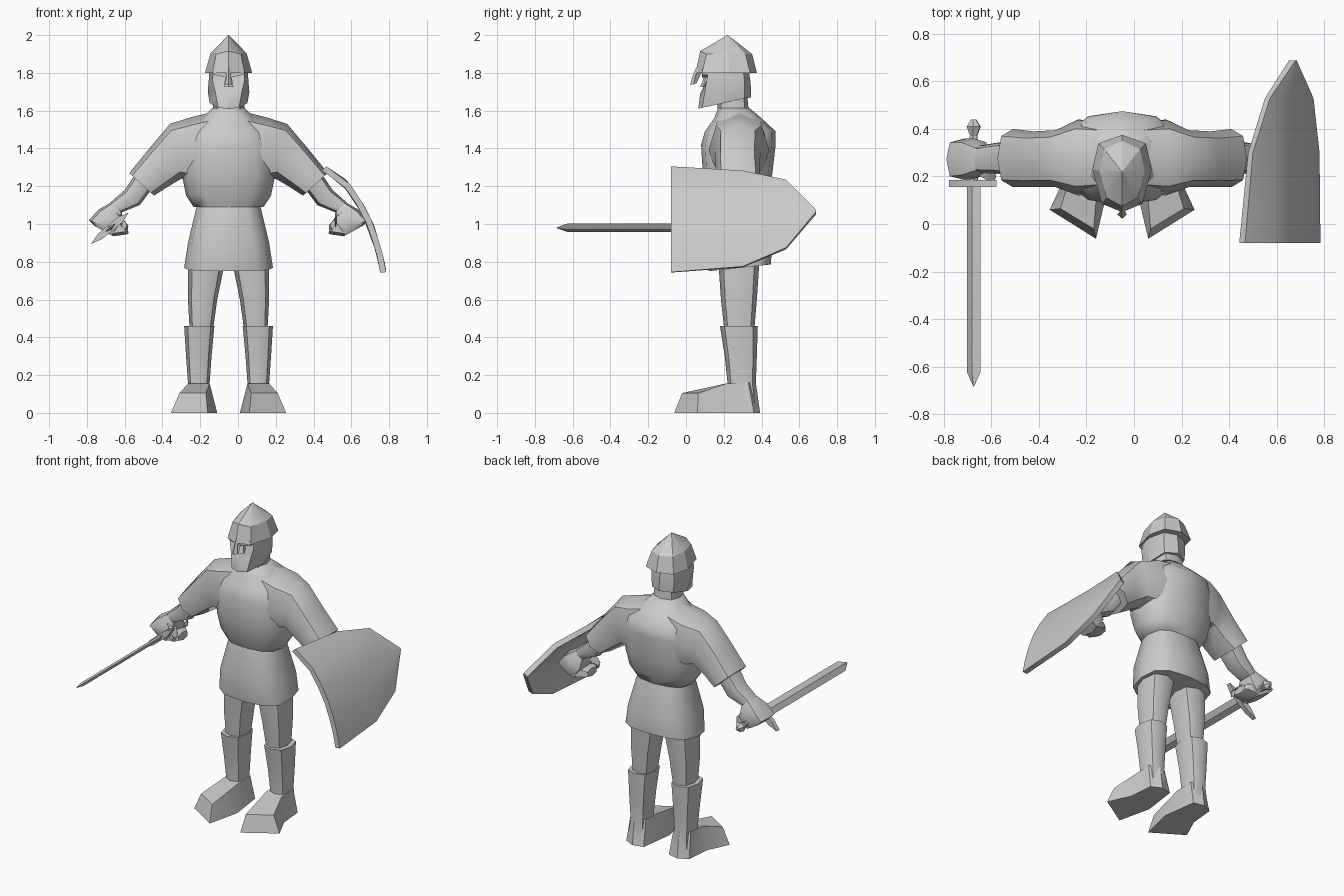
import bpy, bmesh, math
from mathutils import Vector

CX = -0.05  # symmetry line of the body
grey = bpy.data.materials.new("plain grey")
grey.diffuse_color = (0.6, 0.6, 0.6, 1)


def make(name, verts, faces, angle=50):
    me = bpy.data.meshes.new(name)
    me.from_pydata([tuple(v) for v in verts], [], faces)
    bm = bmesh.new()
    bm.from_mesh(me)
    bmesh.ops.remove_doubles(bm, verts=bm.verts, dist=0.0005)
    bmesh.ops.recalc_face_normals(bm, faces=bm.faces)
    bm.to_mesh(me)
    bm.free()
    me.materials.append(grey)
    ob = bpy.data.objects.new(name, me)
    bpy.context.collection.objects.link(ob)
    bpy.ops.object.select_all(action='DESELECT')
    ob.select_set(True)
    bpy.context.view_layer.objects.active = ob
    if angle:
        bpy.ops.object.shade_smooth_by_angle(angle=math.radians(angle))
    return ob


def loft(name, rings, angle=50):
    n = len(rings[0])
    faces = [(i * n + j, i * n + (j + 1) % n, (i + 1) * n + (j + 1) % n, (i + 1) * n + j)
             for i in range(len(rings) - 1) for j in range(n)]
    faces += [tuple(range(n)), tuple(range((len(rings) - 1) * n, len(rings) * n))]
    return make(name, [v for r in rings for v in r], faces, angle)


def oval(c, u, v, n=12, p=0.8):
    out = []
    for k in range(n):
        a = 2 * math.pi * k / n
        ca, sa = math.cos(a), math.sin(a)
        out.append(Vector(c) + Vector(u) * math.copysign(abs(ca) ** p, ca)
                   + Vector(v) * math.copysign(abs(sa) ** p, sa))
    return out


def level(z, x0, x1, y0, y1, n=12, p=0.8, tilt=0.0):
    """Horizontal ring; tilt raises the back and lowers the front."""
    return oval(((x0 + x1) / 2, (y0 + y1) / 2, z), ((x1 - x0) / 2, 0, 0),
                (0, (y1 - y0) / 2, tilt), n, p)


def cross(a, b, y0, y1, n=8, p=0.8):
    """Limb ring through two (offset, z) points."""
    return oval((CX + (a[0] + b[0]) / 2, (y0 + y1) / 2, (a[1] + b[1]) / 2),
                ((a[0] - b[0]) / 2, 0, (a[1] - b[1]) / 2), (0, (y1 - y0) / 2, 0), n, p)


def both(name, rings, angle=50):
    loft("left_" + name, rings, angle)
    loft("right_" + name, [[Vector((2 * CX - v.x, v.y, v.z)) for v in r] for r in rings], angle)


def body(z, h, y0, y1, **k):
    return level(z, CX - h, CX + h, y0, y1, **k)


# Tunic, skirt and neck
loft("tunic", [body(1.09, 0.185, 0.14, 0.40), body(1.15, 0.225, 0.115, 0.43),
               body(1.25, 0.245, 0.09, 0.455), body(1.42, 0.25, 0.08, 0.475),
               body(1.49, 0.215, 0.10, 0.475), body(1.56, 0.14, 0.15, 0.40),
               body(1.615, 0.085, 0.17, 0.335)], 60)
loft("skirt", [body(0.768, 0.235, 0.12, 0.45, tilt=0.018, p=0.7),
               body(0.90, 0.215, 0.10, 0.455, p=0.7),
               body(1.11, 0.165, 0.15, 0.395, p=0.7)])
loft("neck", [body(1.57, 0.085, 0.165, 0.335, n=8), body(1.72, 0.08, 0.17, 0.32, n=8)])

# Sleeves, forearms and fists
both("sleeve", [cross((0.08, 1.595), (0.08, 1.22), 0.13, 0.43),
                cross((0.20, 1.565), (0.17, 1.22), 0.12, 0.44),
                cross((0.31, 1.53), (0.25, 1.24), 0.155, 0.395),
                cross((0.42, 1.40), (0.325, 1.195), 0.155, 0.39),
                cross((0.525, 1.27), (0.395, 1.15), 0.155, 0.40)], 45)
both("forearm", [cross((0.49, 1.27), (0.41, 1.18), 0.20, 0.35),
                 cross((0.55, 1.18), (0.47, 1.10), 0.21, 0.345),
                 cross((0.625, 1.115), (0.57, 1.06), 0.215, 0.33)])
both("fist", [cross((0.62, 1.115), (0.565, 1.06), 0.215, 0.33, p=0.6),
              cross((0.69, 1.075), (0.56, 1.00), 0.19, 0.36, p=0.6),
              cross((0.74, 1.02), (0.585, 0.965), 0.185, 0.36, p=0.6),
              cross((0.71, 0.99), (0.61, 0.935), 0.20, 0.35, p=0.6)], 40)
both("fingers", [cross((0.66, 1.00), (0.61, 0.935), 0.20, 0.35, n=6),
                 cross((0.565, 1.015), (0.54, 0.945), 0.20, 0.34, n=6),
                 cross((0.535, 1.0), (0.53, 0.95), 0.22, 0.32, n=6)], 40)
both("thumb", [cross((0.61, 1.07), (0.56, 1.03), 0.20, 0.26, n=6),
               cross((0.57, 1.04), (0.53, 0.99), 0.175, 0.225, n=6),
               cross((0.57, 0.99), (0.54, 0.965), 0.175, 0.215, n=6)], 40)


# Legs and boots
def side(z, a, b, y0, y1):
    return level(z, CX + a, CX + b, y0, y1, n=8)


both("leg", [side(0.42, 0.085, 0.205, 0.205, 0.36), side(0.60, 0.06, 0.215, 0.185, 0.375),
             side(0.82, 0.015, 0.215, 0.17, 0.39)])
both("boot", [side(0.46, 0.075, 0.235, 0.18, 0.38), side(0.30, 0.09, 0.225, 0.205, 0.375),
              side(0.16, 0.10, 0.215, 0.22, 0.37), side(0.02, 0.09, 0.225, 0.22, 0.385)], 45)
sole = [(0.11, -0.062), (0.305, 0.06), (0.24, 0.20), (0.225, 0.36),
        (0.16, 0.392), (0.09, 0.375), (0.06, 0.15)]
instep = [(0.12, -0.02, 0.105), (0.26, 0.065, 0.105), (0.215, 0.21, 0.155), (0.215, 0.33, 0.16),
          (0.16, 0.37, 0.16), (0.10, 0.34, 0.16), (0.10, 0.21, 0.155)]
both("foot", [[Vector((CX + x, y, 0)) for x, y in sole],
              [Vector((CX + x, y, z)) for x, y, z in instep]], 45)


# Head: coif around the jaw, face, and a ridged helmet with a nose guard
def half(points):
    """Mirror half an outline (offset, y, z), starting and ending on the middle line."""
    pts = [Vector((CX + x, y, z)) for x, y, z in points]
    return pts + [Vector((2 * CX - v.x, v.y, v.z)) for v in reversed(pts[1:-1])]


loft("coif", [half([(0, 0.065, 1.61), (0.055, 0.085, 1.615), (0.10, 0.20, 1.64),
                    (0.075, 0.31, 1.665), (0, 0.345, 1.67)]),
              half([(0, 0.075, 1.69), (0.07, 0.10, 1.70), (0.11, 0.20, 1.70),
                    (0.08, 0.31, 1.71), (0, 0.345, 1.71)]),
              half([(0, 0.12, 1.735), (0.085, 0.11, 1.76), (0.105, 0.20, 1.76),
                    (0.08, 0.31, 1.76), (0, 0.34, 1.76)]),
              half([(0, 0.125, 1.83), (0.08, 0.12, 1.83), (0.10, 0.20, 1.83),
                    (0.075, 0.30, 1.83), (0, 0.33, 1.83)])], 35)
both("brow", [[Vector((CX + x, y, z)) for x, z in ((0.01, 1.775), (0.075, 1.79), (0.08, 1.82), (0.01, 1.82))]
              for y in (0.085, 0.16)], 0)
loft("nose", [half([(0, 0.075, 1.725), (0.026, 0.09, 1.725), (0.02, 0.13, 1.725), (0, 0.13, 1.725)]),
              half([(0, 0.10, 1.79), (0.014, 0.11, 1.79), (0.012, 0.13, 1.79), (0, 0.13, 1.79)])], 30)
rim = [(0, 0.05), (0.085, 0.085), (0.125, 0.23), (0.10, 0.34), (0, 0.375)]
crown = [(0, 0.075, 1.915), (0.065, 0.11, 1.90), (0.095, 0.225, 1.905),
         (0.075, 0.315, 1.90), (0, 0.35, 1.90)]
loft("helmet", [half([(x, y, 1.80) for x, y in rim]), half(crown),
                half([(x * 0.01, 0.22 + (y - 0.22) * 0.01, 2.0) for x, y in rim])], 25)
loft("nose_guard", [half([(0, 0.022, 1.735), (0.02, 0.04, 1.74), (0, 0.055, 1.745)]),
                    half([(0, 0.035, 1.785), (0.011, 0.05, 1.785), (0, 0.075, 1.785)]),
                    half([(0, 0.055, 1.83), (0.016, 0.07, 1.83), (0, 0.10, 1.83)])], 25)

# Sword, its flat side tilted along the guard
SX, SZ = -0.675, 0.98
A, B = Vector((0.77, 0, 0.64)), Vector((-0.64, 0, 0.77))


def slab(y, w, t, n=4):
    return oval((SX, y, SZ), A * w, B * t, n, 1.0)


loft("blade", [slab(0.18, 0.036, 0.012), slab(-0.625, 0.036, 0.012), slab(-0.685, 0.002, 0.002)], 25)
loft("guard", [[Vector((SX, y, SZ)) + A * a + B * b for a, b in
                ((-0.135, 0), (-0.07, -0.018), (0.07, -0.018), (0.125, 0), (0.07, 0.018), (-0.07, 0.018))]
               for y in (0.155, 0.185)], 25)
loft("grip", [slab(0.17, 0.02, 0.02, 6), slab(0.37, 0.018, 0.018, 6)])
loft("pommel", [slab(0.36, 0.012, 0.012, 6), slab(0.41, 0.034, 0.03, 6), slab(0.44, 0.012, 0.012, 6)], 25)

# Shield: bent plate with a pointed rear end
bend = [(0.745, 0.785), (0.80, 0.778), (0.99, 0.722), (1.10, 0.668), (1.23, 0.58), (1.31, 0.46)]
columns = [(-0.08, 0.745, 1.305), (0.30, 0.775, 1.283), (0.53, 0.875, 1.235), (0.688, 1.065, 1.075)]


def bend_x(z):
    for (z0, x0), (z1, x1) in zip(bend, bend[1:]):
        if z <= z1:
            return x0 + (x1 - x0) * (z - z0) / (z1 - z0)
    return bend[-1][1]


N = 7
front, back = [], []
for y, lo, hi in columns:
    for k in range(N):
        z = lo + (hi - lo) * k / (N - 1)
        x = bend_x(z)
        slope = (bend_x(min(z + 0.04, 1.31)) - bend_x(max(z - 0.04, 0.745)))
        normal = Vector((0.08, 0, -slope)).normalized()
        front.append(Vector((x, y, z)))
        back.append(Vector((x, y, z)) - normal * 0.032)
M = len(front)
quads = [(i * N + k, i * N + k + 1, (i + 1) * N + k + 1, (i + 1) * N + k)
         for i in range(len(columns) - 1) for k in range(N - 1)]
edge = (list(range(N)) + [i * N + N - 1 for i in range(1, len(columns))]
        + list(range(M - 2, M - N - 1, -1)) + [i * N for i in range(len(columns) - 2, 0, -1)])
faces = quads + [tuple(M + v for v in q) for q in quads]
faces += [(a, b, b + M, a + M) for a, b in zip(edge, edge[1:] + edge[:1])]
make("shield", front + back, faces, 35)
